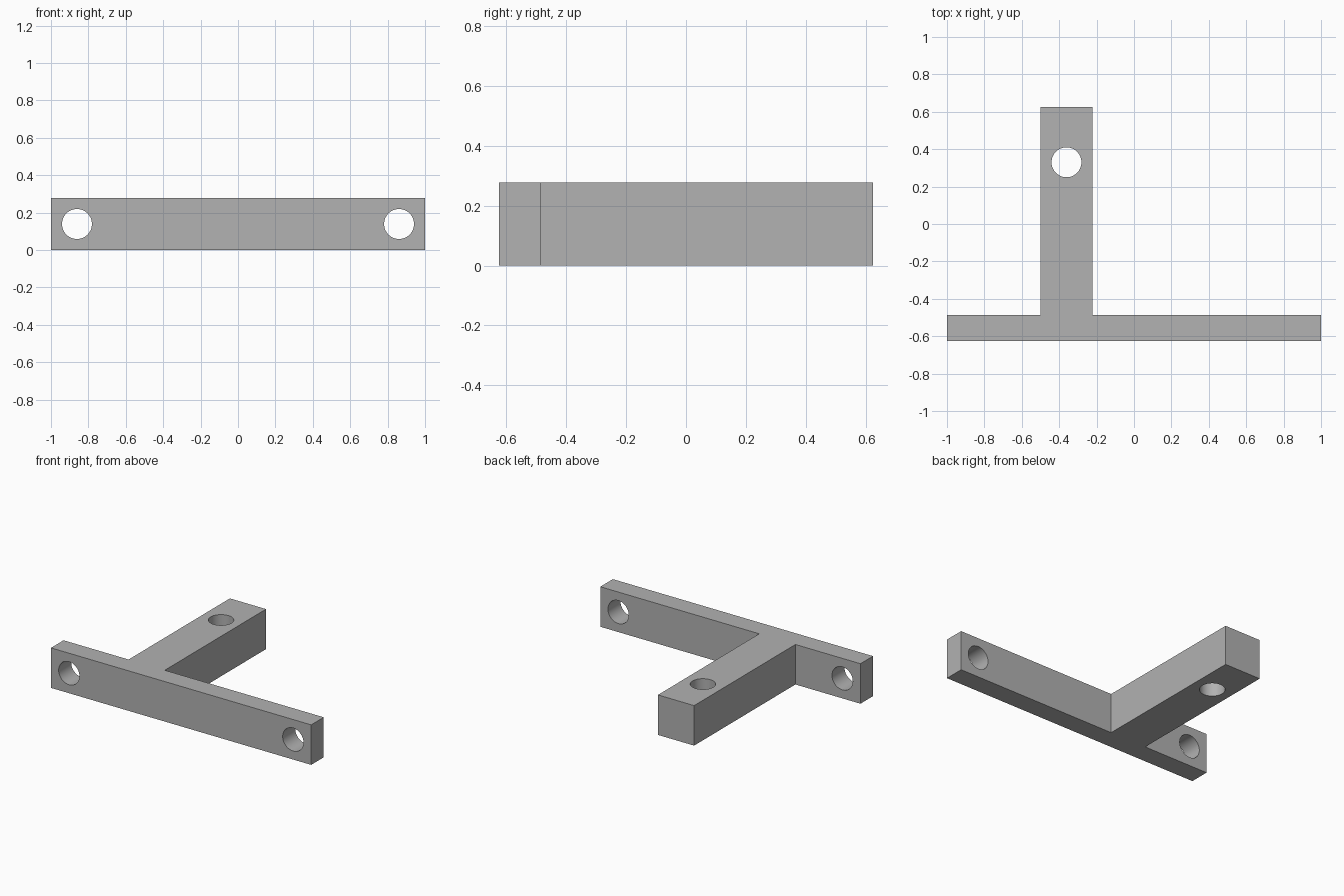
import bpy, bmesh, math
from mathutils import Matrix, Vector

cube = bpy.data.objects.get("Cube")
if cube:
    bpy.data.objects.remove(cube, do_unlink=True)

HEIGHT = 0.278
HALF_LENGTH = 1.0
FRONT, PLATE_BACK, ARM_BACK = -0.625, -0.487, 0.625
ARM_RIGHT, ARM_LEFT = -0.5, -0.222
HOLE_RADIUS = 0.08

grey = bpy.data.materials.new("plain grey")
grey.use_nodes = True
colour = (0.445, 0.445, 0.445, 1)
grey.diffuse_color = colour
grey.node_tree.nodes["Principled BSDF"].inputs["Base Color"].default_value = colour


def add_object(name, bm):
    bmesh.ops.recalc_face_normals(bm, faces=bm.faces)
    mesh = bpy.data.meshes.new(name)
    bm.to_mesh(mesh)
    bm.free()
    mesh.materials.append(grey)
    obj = bpy.data.objects.new(name, mesh)
    bpy.context.collection.objects.link(obj)
    return obj


def drill(target, name, centre, rotation):
    """Cut a round through hole along the rotated z axis."""
    bm = bmesh.new()
    bmesh.ops.create_cone(bm, cap_ends=True, segments=48, radius1=HOLE_RADIUS,
                          radius2=HOLE_RADIUS, depth=0.5,
                          matrix=Matrix.Translation(centre) @ rotation)
    cutter = add_object(name, bm)
    cutter.hide_render = True
    cut = target.modifiers.new(name, "BOOLEAN")
    cut.operation = "DIFFERENCE"
    cut.solver = "EXACT"
    cut.object = cutter
    bpy.ops.object.modifier_apply(modifier=cut.name)
    bpy.data.objects.remove(cutter, do_unlink=True)


# T-shaped bracket: mounting plate and arm as one extruded outline
outline = [(-HALF_LENGTH, FRONT), (HALF_LENGTH, FRONT),
           (HALF_LENGTH, PLATE_BACK), (ARM_LEFT, PLATE_BACK),
           (ARM_LEFT, ARM_BACK), (ARM_RIGHT, ARM_BACK),
           (ARM_RIGHT, PLATE_BACK), (-HALF_LENGTH, PLATE_BACK)]
bm = bmesh.new()
base = bm.faces.new([bm.verts.new((x, y, 0)) for x, y in outline])
top = bmesh.ops.extrude_face_region(bm, geom=[base], use_keep_orig=True)["geom"]
bmesh.ops.translate(bm, vec=(0, 0, HEIGHT),
                    verts=[v for v in top if isinstance(v, bmesh.types.BMVert)])
bracket = add_object("t_bracket", bm)
bpy.ops.object.select_all(action="DESELECT")
bpy.context.view_layer.objects.active = bracket
bracket.select_set(True)

# Screw holes at both ends of the plate
for side, name in ((1, "left_plate_hole"), (-1, "right_plate_hole")):
    drill(bracket, name, Vector((side * 0.861, PLATE_BACK, HEIGHT / 2)),
          Matrix.Rotation(math.pi / 2, 4, "X"))

# Vertical hole near the end of the arm
drill(bracket, "arm_hole", Vector(((ARM_RIGHT + ARM_LEFT) / 2, 0.33, HEIGHT / 2)),
      Matrix.Identity(4))

bpy.ops.object.shade_smooth_by_angle(angle=math.radians(30))
